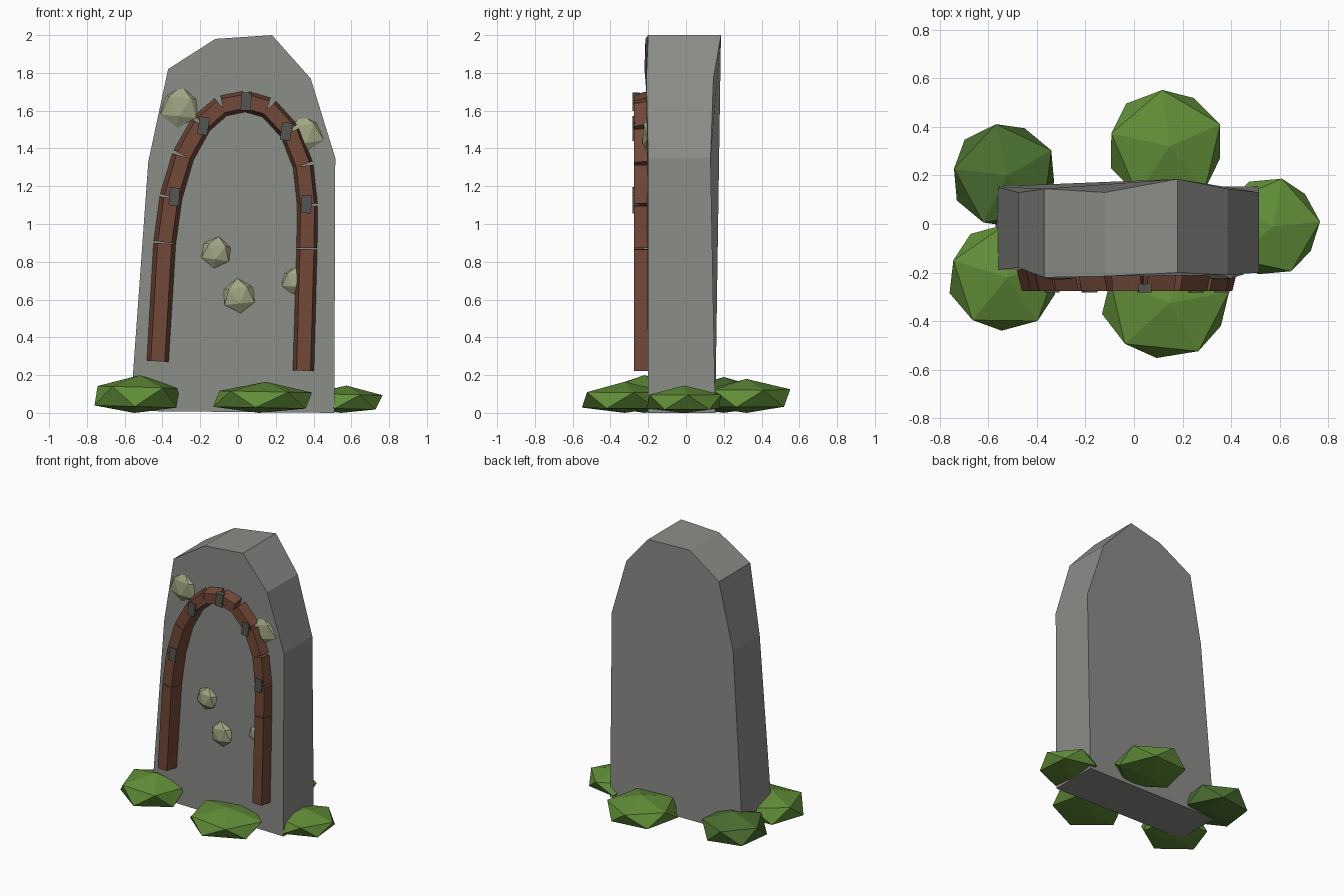
import bpy, math
from mathutils import Vector, Matrix

if "Cube" in bpy.data.objects:
    bpy.data.objects.remove(bpy.data.objects["Cube"])


def material(name, rgb):
    m = bpy.data.materials.new(name)
    m.diffuse_color = (*rgb, 1)
    m.use_nodes = True
    m.node_tree.nodes["Principled BSDF"].inputs["Base Color"].default_value = m.diffuse_color
    return m


BRICK = material("brick", (0.17, 0.065, 0.04))
METAL = material("dark_metal", (0.09, 0.09, 0.08))
LICHEN = material("lichen", (0.36, 0.38, 0.23))
GREEN = material("bush_green", (0.12, 0.27, 0.04))
DARK = material("bush_dark", (0.07, 0.16, 0.03))
STONE = material("stone", (0.26, 0.27, 0.25))


def add_mesh(name, verts, faces, mat):
    me = bpy.data.meshes.new(name)
    me.from_pydata(verts, [], faces)
    me.materials.append(mat)
    ob = bpy.data.objects.new(name, me)
    bpy.context.collection.objects.link(ob)
    return ob


def prism(name, front, back, mat):
    """Solid joining two matching outlines."""
    n = len(front)
    faces = [tuple(range(n)), tuple(range(2 * n - 1, n - 1, -1))]
    faces += [(i, i + n, (i + 1) % n + n, (i + 1) % n) for i in range(n)]
    return add_mesh(name, front + back, faces, mat)


# Standing stone: x, z, front y, back y
outline = [(-0.57, 0.01, -0.19, 0.155), (0.51, 0.0, -0.20, 0.155),
           (0.515, 1.35, -0.20, 0.13), (0.385, 1.77, -0.21, 0.145),
           (0.18, 2.0, -0.20, 0.185), (-0.12, 1.98, -0.215, 0.13),
           (-0.37, 1.82, -0.22, 0.145), (-0.475, 1.33, -0.18, 0.13)]
prism("standing_stone", [(x, f, z) for x, z, f, b in outline],
      [(x, b, z) for x, z, f, b in outline], STONE)

# Arch: separate tapered bricks along a path
path = [(-0.425, 0.27), (-0.388, 0.9), (-0.355, 1.14), (-0.29, 1.36),
        (-0.195, 1.53), (-0.085, 1.625), (0.04, 1.65), (0.16, 1.615),
        (0.275, 1.49), (0.345, 1.31), (0.368, 1.1), (0.365, 0.87), (0.347, 0.22)]
for i, (a, b) in enumerate(zip(path, path[1:])):
    a, b = Vector((a[0], 0, a[1])), Vector((b[0], 0, b[1]))
    d = (b - a).normalized()
    side = Vector((d.z, 0, -d.x))
    a, b = a + d * 0.003, b - d * 0.003
    section = [(-0.06, -0.18), (-0.037, -0.275), (0.037, -0.275), (0.06, -0.18)]
    ends = [[p + side * s + Vector((0, y, 0)) for s, y in section] for p in (a, b)]
    prism(f"arch_brick_{i + 1}", ends[0], ends[1], BRICK)

# Small metal clamps on the arch
for i, (x, z, deg) in enumerate([(-0.337, 1.145, 5), (-0.183, 1.52, 8), (0.043, 1.648, 3),
                                 (0.255, 1.49, 8), (0.362, 1.105, 4)]):
    bpy.ops.mesh.primitive_cube_add(size=1, location=(x, -0.265, z),
                                    rotation=(0, math.radians(deg), 0))
    ob = bpy.context.object
    ob.name = f"clamp_{i + 1}"
    ob.scale = (0.054, 0.036, 0.095)
    ob.data.materials.append(METAL)


def rock(name, loc, size, turn, tilt, mat):
    """Squashed icosahedron, cut flat at the ground."""
    bpy.ops.mesh.primitive_ico_sphere_add(subdivisions=1, radius=1)
    ob = bpy.context.object
    ob.name = name
    m = (Matrix.Translation(loc) @ Matrix.Diagonal((*size, 1))
         @ Matrix.Rotation(tilt, 4, 'Y') @ Matrix.Rotation(turn, 4, 'Z'))
    ob.data.transform(m)
    for v in ob.data.vertices:
        v.co.z = max(v.co.z, 0)
    ob.data.materials.append(mat)


# Lichen patches on the front face
for i, (x, z, r, t) in enumerate([(-0.31, 1.62, 0.112, 0.1), (0.355, 1.475, 0.108, -0.2),
                                  (-0.115, 0.85, 0.085, 0.15), (0.005, 0.62, 0.093, -0.1),
                                  (0.3, 0.70, 0.075, 0.1)]):
    rock(f"lichen_patch_{i + 1}", (x, -0.195, z), (r, 0.04, r), 0.3, t, LICHEN)

# Bushes round the base
for i, (loc, size, turn, mat) in enumerate([
        ((-0.535, -0.22, 0.085), (0.255, 0.245, 0.115), 0.3, GREEN),
        ((-0.535, 0.2, 0.08), (0.24, 0.24, 0.11), 0.5, DARK),
        ((0.13, -0.325, 0.07), (0.29, 0.255, 0.095), 0.2, GREEN),
        ((0.13, 0.32, 0.08), (0.265, 0.26, 0.1), 0.4, GREEN),
        ((0.56, -0.01, 0.06), (0.225, 0.225, 0.085), 0.1, GREEN)]):
    rock(f"bush_{i + 1}", loc, size, turn, 0.06, mat)
